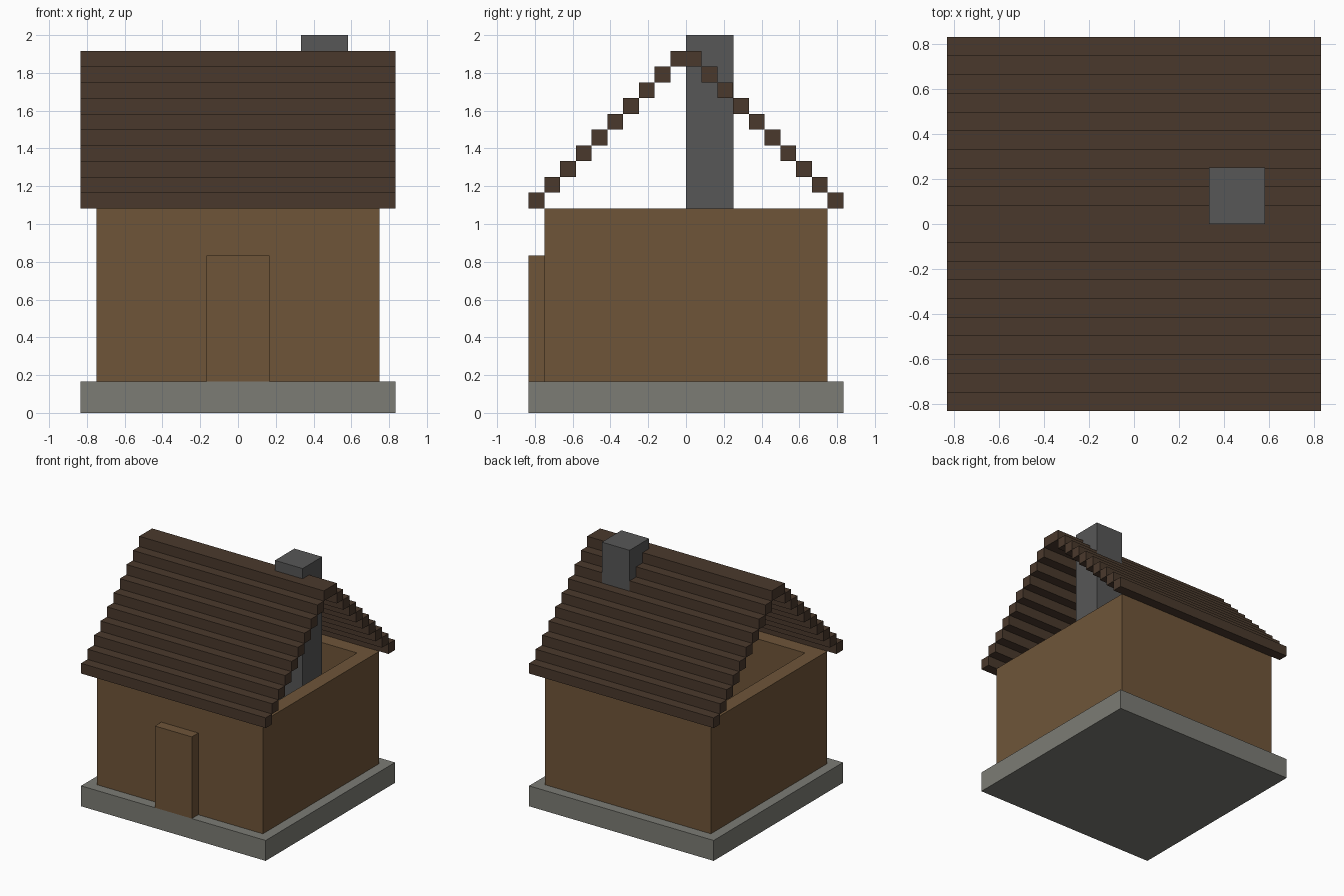
import bpy, bmesh
from mathutils import Vector

if "Cube" in bpy.data.objects:
    bpy.data.objects.remove(bpy.data.objects["Cube"], do_unlink=True)

U = 1 / 12  # one building block


def material(name, rgb):
    """Flat material from 0-255 sRGB, stored as linear."""
    lin = [(c / 255 / 12.92) if c < 11 else ((c / 255 + 0.055) / 1.055) ** 2.4 for c in rgb]
    m = bpy.data.materials.new(name)
    m.use_nodes = True
    m.diffuse_color = (*lin, 1)
    bsdf = next(n for n in m.node_tree.nodes if n.type == 'BSDF_PRINCIPLED')
    bsdf.inputs["Base Color"].default_value = (*lin, 1)
    return m


WOOD = material("wall_wood", (111, 85, 57))
ROOF = material("dark_roof_wood", (74, 57, 44))
STONE = material("foundation_stone", (124, 124, 117))
BRICK = material("chimney_stone", (87, 87, 87))


def box_mesh(lo, hi):
    """Box between two corners given in blocks."""
    bm = bmesh.new()
    bmesh.ops.create_cube(bm, size=1)
    lo, hi = Vector(lo) * U, Vector(hi) * U
    for v in bm.verts:
        v.co = Vector([lo[i] if v.co[i] < 0 else hi[i] for i in range(3)])
    return bm


def finish(name, bm, mat):
    me = bpy.data.meshes.new(name)
    bm.to_mesh(me)
    bm.free()
    me.materials.append(mat)
    ob = bpy.data.objects.new(name, me)
    bpy.context.collection.objects.link(ob)
    return ob


def box(name, lo, hi, mat):
    return finish(name, box_mesh(lo, hi), mat)


# Foundation slab
box("foundation", (-10, -10, 0), (10, 10, 2), STONE)

# Hollow walls, two blocks thick, open at top and bottom
bm = box_mesh((-9, -9, 2), (9, 9, 13))
bm.normal_update()
top = max(bm.faces, key=lambda f: f.calc_center_median().z)
bottom = min(bm.faces, key=lambda f: f.calc_center_median().z)
bmesh.ops.delete(bm, geom=[bottom], context='FACES_ONLY')
bmesh.ops.inset_region(bm, faces=[top], thickness=2 * U)
floor = bmesh.ops.extrude_discrete_faces(bm, faces=[top])["faces"][0]
for v in floor.verts:
    v.co.z = 2 * U
bmesh.ops.delete(bm, geom=[floor], context='FACES_ONLY')
finish("walls", bm, WOOD)

# Door slab standing proud of the front wall
box("door", (-2, -10, 2), (2, -9, 10), WOOD)

# Stepped roof beams on both slopes, then the ridge
for i in range(9):
    box(f"roof_beam_front_{i + 1}", (-10, -10 + i, 13 + i), (10, -9 + i, 14 + i), ROOF)
    box(f"roof_beam_back_{i + 1}", (-10, 9 - i, 13 + i), (10, 10 - i, 14 + i), ROOF)
box("roof_ridge", (-10, -1, 22), (10, 1, 23), ROOF)

# Chimney from the floor up through the back slope, a hair proud of the beams
box("chimney", (4, 0, 2), (7, 3.02, 24), BRICK)
